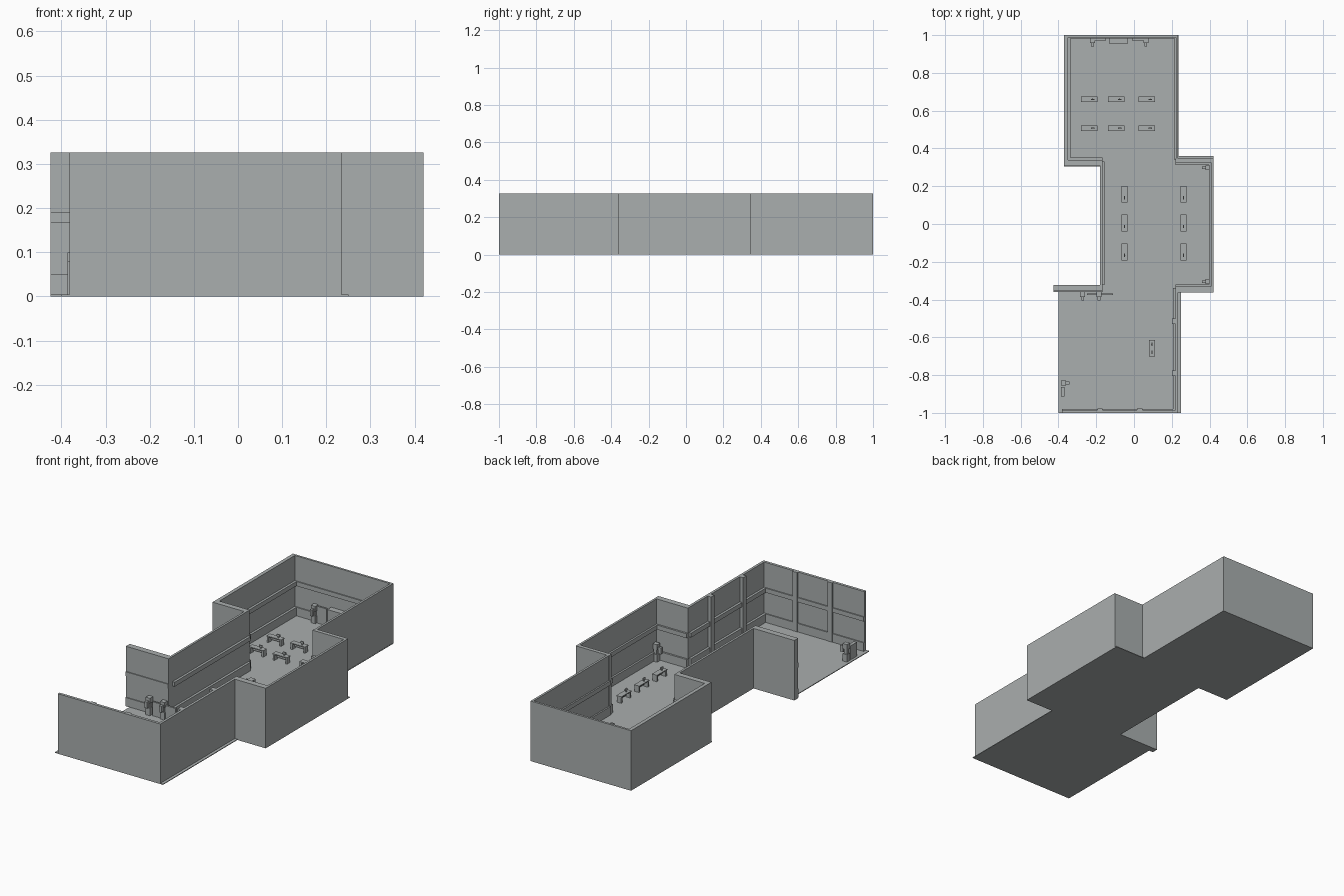
import bpy, bmesh
from mathutils import Matrix, Vector

old = bpy.data.objects.get("Cube")
if old:
    bpy.data.objects.remove(old, do_unlink=True)

grey = bpy.data.materials.new("plain_grey")
grey.use_nodes = True
GREY = (0.40, 0.425, 0.425, 1)
grey.diffuse_color = GREY
grey.node_tree.nodes["Principled BSDF"].inputs["Base Color"].default_value = GREY

HEIGHT, FLOOR, TRIM = 0.326, 0.004, 0.013


def finish(name, bm):
    mesh = bpy.data.meshes.new(name)
    bmesh.ops.recalc_face_normals(bm, faces=bm.faces)
    bm.to_mesh(mesh)
    bm.free()
    mesh.materials.append(grey)
    ob = bpy.data.objects.new(name, mesh)
    bpy.context.collection.objects.link(ob)
    return ob


def add_box(bm, x0, x1, y0, y1, z0, z1):
    size = Matrix.Diagonal((x1 - x0, y1 - y0, z1 - z0, 1))
    mid = Matrix.Translation(((x0 + x1) / 2, (y0 + y1) / 2, (z0 + z1) / 2))
    bmesh.ops.create_cube(bm, size=1, matrix=mid @ size)


def add_rod(bm, x, y, z0, z1, r):
    bmesh.ops.create_cone(bm, cap_ends=True, segments=8, radius1=r, radius2=r,
                          depth=z1 - z0, matrix=Matrix.Translation((x, y, (z0 + z1) / 2)))


def wall(name, x0, x1, y0, y1, side, trim=TRIM):
    """Wall slab with a skirting board and a mid rail on its inner side."""
    bm = bmesh.new()
    add_box(bm, x0, x1, y0, y1, 0, HEIGHT)
    finish(name + "_wall", bm)
    tx0, tx1, ty0, ty1 = {
        "+x": (x1, x1 + trim, y0, y1), "-x": (x0 - trim, x0, y0, y1),
        "+y": (x0, x1, y1, y1 + trim), "-y": (x0, x1, y0 - trim, y0)}[side]
    bm = bmesh.new()
    add_box(bm, tx0, tx1, ty0, ty1, FLOOR, 0.05)
    add_box(bm, tx0, tx1, ty0, ty1, 0.166, 0.19)
    finish(name + "_trim", bm)


def place(ob, x, y, turn=0):
    ob.matrix_world = Matrix.Translation((x, y, FLOOR)) @ Matrix.Rotation(turn, 4, "Z")


# Floor slab with the stepped outline
bm = bmesh.new()
outline = [(-0.40, -1), (0.25, -1), (0.25, -0.36), (0.42, -0.36), (0.42, 0.36), (0.235, 0.36),
           (0.235, 1), (-0.37, 1), (-0.37, 0.305), (-0.18, 0.305), (-0.18, -0.325), (-0.40, -0.325)]
face = bm.faces.new([bm.verts.new((x, y, 0)) for x, y in outline])
up = bmesh.ops.extrude_face_region(bm, geom=[face])["geom"]
bmesh.ops.translate(bm, vec=Vector((0, 0, FLOOR)),
                    verts=[v for v in up if isinstance(v, bmesh.types.BMVert)])
finish("floor", bm)

# Walls of the front hall
wall("front", -0.382, 0.234, -1, -0.985, "+y", 0.006)
wall("front_side", 0.22, 0.234, -0.985, -0.34, "-x")
wall("front_partition", -0.425, -0.168, -0.355, -0.322, "-y", 0.005)
# Walls of the middle hall
wall("middle_front", 0.22, 0.42, -0.362, -0.33, "+y", 0.01)
wall("middle_left", 0.408, 0.42, -0.33, 0.325, "-x", 0.01)
wall("middle_back", 0.22, 0.42, 0.325, 0.346, "-y")
wall("middle_right", -0.18, -0.168, -0.322, 0.33, "+x")
# Walls of the back hall
wall("back_step", -0.365, -0.168, 0.31, 0.34, "+y")
wall("back_right", -0.37, -0.35, 0.31, 0.988, "+x")
wall("back_left", 0.222, 0.234, 0.34, 0.988, "-x", 0.008)
wall("back", -0.37, 0.234, 0.988, 1, "-y", 0.006)

# Pilasters on the front hall walls
for y in (-0.515, -0.79):
    bm = bmesh.new()
    add_box(bm, 0.2, 0.222, y - 0.014, y + 0.014, FLOOR, HEIGHT)
    finish("side_pilaster", bm)
for x in (0.03, -0.18):
    bm = bmesh.new()
    add_box(bm, x - 0.014, x + 0.014, -0.986, -0.977, FLOOR, HEIGHT)
    finish("front_pilaster", bm)


def desk(x, y, turn=0, items=(0.018,)):
    """Desk with side panels, a front panel and small devices on top."""
    bm = bmesh.new()
    add_box(bm, -0.044, 0.044, -0.015, 0.015, 0.031, 0.036)
    for s in (-1, 1):
        add_box(bm, s * 0.038 - 0.005, s * 0.038 + 0.005, -0.013, 0.013, 0, 0.032)
    add_box(bm, -0.036, 0.036, 0.007, 0.011, 0.01, 0.032)
    for i in items:
        add_rod(bm, i, 0, 0.036, 0.044, 0.004)
        add_box(bm, i - 0.009, i + 0.009, -0.003, 0.003, 0.043, 0.054)
    place(finish("desk", bm), x, y, turn)


QUARTER = 1.5708
for x in (-0.237, -0.094, 0.068):
    for y in (0.66, 0.507):
        desk(x, y)
for x in (-0.05, 0.262):
    for y in (0.158, 0.005, -0.148):
        desk(x, y, -QUARTER)
desk(0.095, -0.658, -QUARTER, (-0.022, 0.022))


def machine(x, y, turn=0):
    """Standing machine, its back to the wall at +y and its arm towards -y."""
    bm = bmesh.new()
    add_box(bm, -0.013, 0.013, -0.004, 0.022, 0, 0.04)
    add_box(bm, -0.009, 0.009, 0.002, 0.02, 0.04, 0.07)
    add_box(bm, -0.013, 0.013, -0.004, 0.022, 0.066, 0.095)
    add_box(bm, -0.007, 0.007, -0.022, -0.004, 0.045, 0.08)
    place(finish("standing_machine", bm), x, y, turn)


for x in (-0.272, -0.185):
    machine(x, -0.382)
for x in (-0.22, 0.063):
    machine(x, 0.962)
for y in (0.298, -0.305):
    machine(0.382, y, -QUARTER)
machine(-0.364, -0.842, QUARTER)

# Boards and cabinets beside the machines
for name, x0, x1, y0, y1, top in (
        ("front_board", -0.25, -0.112, -0.377, -0.367, 0.08),
        ("back_cabinet", -0.13, -0.035, 0.952, 0.985, 0.105),
        ("back_board", -0.208, -0.148, 0.972, 0.981, 0.095),
        ("back_board", -0.01, 0.052, 0.972, 0.981, 0.095),
        ("side_cabinet", -0.386, -0.368, -0.914, -0.862, 0.08)):
    bm = bmesh.new()
    add_box(bm, x0, x1, y0, y1, FLOOR, top)
    finish(name, bm)
